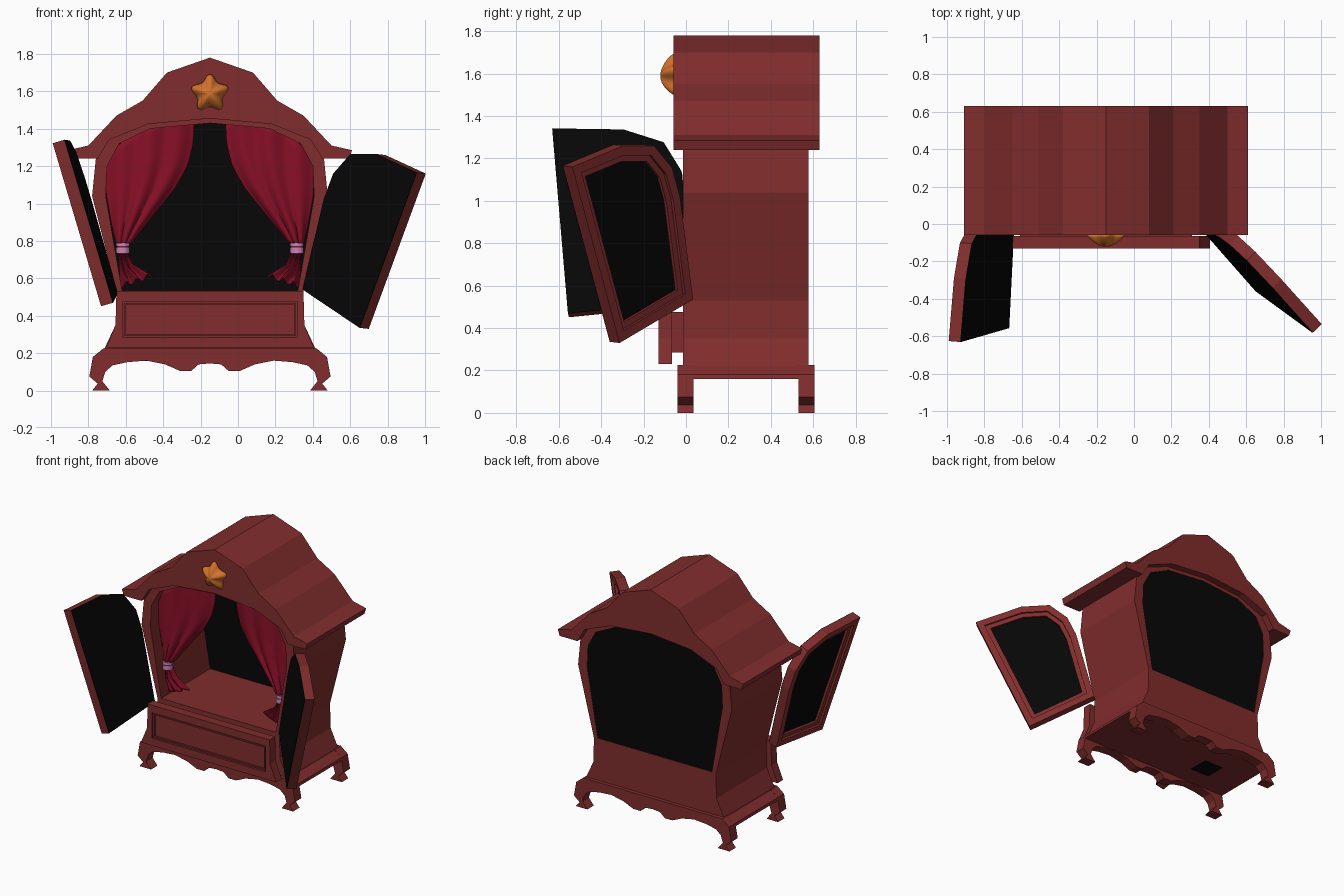
import bpy, bmesh, math
from mathutils import Vector, Matrix

if "Cube" in bpy.data.objects:
    bpy.data.objects.remove(bpy.data.objects["Cube"])

CX = -0.15  # centre line of the cabinet


def material(name, rgb):
    m = bpy.data.materials.new(name)
    m.diffuse_color = (*rgb, 1)
    m.use_nodes = True
    m.node_tree.nodes["Principled BSDF"].inputs["Base Color"].default_value = m.diffuse_color
    return m


WOOD = material("wood", (0.22, 0.026, 0.026))
BLACK = material("black", (0.002, 0.002, 0.002))
CLOTH = material("cloth", (0.25, 0.005, 0.02))
GOLD = material("gold", (0.65, 0.17, 0.025))
LILAC = material("lilac", (0.55, 0.25, 0.5))


def finish(name, bm, mat, smooth=False):
    bmesh.ops.recalc_face_normals(bm, faces=bm.faces)
    me = bpy.data.meshes.new(name)
    bm.to_mesh(me)
    bm.free()
    me.materials.append(mat)
    ob = bpy.data.objects.new(name, me)
    bpy.context.collection.objects.link(ob)
    if smooth:
        for p in me.polygons:
            p.use_smooth = True
    return ob


def frame(u, v, n, origin):
    m = Matrix((u, v, n)).transposed().to_4x4()
    m.translation = origin
    return m


# profile plane: (x, z) with depth along y
CAB = frame((1, 0, 0), (0, 0, 1), (0, 1, 0), (CX, 0, 0))


def prism(name, pts, d0, d1, mat, M=CAB):
    bm = bmesh.new()
    a, b = [[bm.verts.new(M @ Vector((x, z, d))) for x, z in pts] for d in (d0, d1)]
    bm.faces.new(a)
    bm.faces.new(b)
    for i in range(len(pts)):
        j = (i + 1) % len(pts)
        bm.faces.new((a[i], a[j], b[j], b[i]))
    return finish(name, bm, mat)


def ring(name, outer, inner, d0, d1, mat, M=CAB):
    bm = bmesh.new()
    loops = [[bm.verts.new(M @ Vector((x, z, d))) for x, z in pts]
             for pts, d in ((outer, d0), (outer, d1), (inner, d1), (inner, d0))]
    for k in range(4):
        a, b = loops[k], loops[(k + 1) % 4]
        for i in range(len(outer)):
            j = (i + 1) % len(outer)
            bm.faces.new((a[i], a[j], b[j], b[i]))
    return finish(name, bm, mat)


def mirrored(half):
    return half + [(-x, z) for x, z in reversed(half) if x > 1e-6]


def inset(pts, w):
    area = sum(p[0] * q[1] - q[0] * p[1] for p, q in zip(pts, pts[1:] + pts[:1]))
    w = w if area > 0 else -w
    out = []
    for i, p in enumerate(pts):
        p = Vector(p)
        e1 = (p - Vector(pts[i - 1])).normalized()
        e2 = (Vector(pts[(i + 1) % len(pts)]) - p).normalized()
        n1, n2 = Vector((-e1.y, e1.x)), Vector((-e2.y, e2.x))
        out.append(tuple(p + (n1 + n2) * w / (1 + n1.dot(n2))))
    return out


def box(hw, z0, z1):
    return [(-hw, z0), (hw, z0), (hw, z1), (-hw, z1)]


# base: scalloped skirt boards with curved feet, front and back, joined by a slab
skirt = mirrored([(0, .225), (.57, .225), (.626, .18), (.645, .075), (.60, .037), (.63, 0),
                  (.535, 0), (.575, .05), (.56, .10), (.52, .135), (.44, .152), (.34, .16),
                  (.24, .14), (.16, .105), (.10, .105), (.06, .14), (0, .145)])
prism("front_skirt_and_feet", skirt, -.04, .035, WOOD)
prism("back_skirt_and_feet", skirt, .53, .605, WOOD)
prism("base_slab", [(-.63, .16), (.63, .16), (.626, .18), (.57, .222), (-.57, .222), (-.626, .18)],
      -.035, .60, WOOD)
prism("underside_patch", [(-.38, .159), (-.22, .159), (-.22, .17), (-.38, .17)], .18, .34, BLACK)

# cabinet body: lower block, open shell above, black back panel
lower = mirrored([(.565, .222), (.505, .35), (.50, .53)])
prism("lower_body", lower, -.015, .578, WOOD)
shell_out = mirrored([(.50, .53), (.63, 1.04), (.61, 1.24), (.54, 1.36), (.33, 1.44), (0, 1.48)])
shell_in = mirrored([(.47, .535), (.557, 1.04), (.55, 1.20), (.485, 1.32), (.32, 1.40), (0, 1.43)])
ring("stage_shell", shell_out, shell_in, -.015, .578, WOOD)
prism("back_panel", shell_in, .56, .575, BLACK)

# roof with wavy gable and eaves
prism("roof", mirrored([(0, 1.78), (.23, 1.70), (.36, 1.55), (.50, 1.47), (.65, 1.31), (.76, 1.285),
                        (.745, 1.24), (.60, 1.24), (.54, 1.34), (.33, 1.425), (0, 1.455)]),
      -.06, .63, WOOD)

# drawer, slightly pulled out, with a grooved front panel
panel = mirrored([(.465, .285), (.465, .38), (.465, .475)])
ring("drawer_front_frame", mirrored([(.555, .23), (.505, .35), (.50, .53)]), panel, -.13, -.065, WOOD)
ring("drawer_moulding", inset(panel, .006), inset(panel, .016), -.125, -.07, WOOD)
prism("drawer_panel", inset(panel, .016), -.112, -.07, WOOD)
prism("drawer_back", panel, -.09, -.066, WOOD)
prism("drawer_box", box(.46, .285, .475), -.068, .0, WOOD)

# doors: outline runs from the hinge foot up the side, over the arch, down the seam
door = [(0, 0), (-.086, .495), (-.085, .643), (-.014, .79), (.17, .872), (.505, .912), (.505, 0)]
for side, origin, u, v, sign in (
        ("left", (-.642, -.055, .52), (-.05, -1, -.1), (-.284, -.093, .954), 1),
        ("right", (.345, -.013, .54), (.604, -.687, -.406), (.321, -.229, .919), -1)):
    u = Vector(u).normalized()
    v = Vector(v)
    v = (v - u * v.dot(u)).normalized()
    M = frame(u, v, u.cross(v) * sign, origin)
    mid, hole = inset(door, .045), inset(door, .075)
    prism(side + "_door_lining", door, 0, .004, BLACK, M)
    ring(side + "_door_frame", door, mid, .004, .068, WOOD, M)
    ring(side + "_door_moulding", mid, hole, .004, .052, WOOD, M)
    prism(side + "_door_panel", hole, .004, .035, BLACK, M)


# curtains: pleated sheets gathered at a tie, with a flared tail
def sample(path, t):
    f = t * (len(path) - 1)
    i = min(int(f), len(path) - 2)
    return Vector(path[i]).lerp(Vector(path[i + 1]), f - i)


def sheet(name, outer, inner, arch, depth, hem, sign):
    bm, nu, nv = bmesh.new(), 48, 16
    grid = []
    for r in range(nv + 1):
        t = r / nv
        o, i = sample(outer, t), sample(inner, t)
        row = []
        for c in range(nu + 1):
            s = c / nu
            p = o.lerp(i, s)
            wave = math.cos(s * math.pi * 6)
            z = p.y + arch * (1 - t) ** 1.5 * math.sin(math.pi * s) ** .7 + hem * t * wave
            y = .07 + depth * wave - .03 * math.sin(math.pi * s)
            row.append(bm.verts.new((CX + sign * p.x, y, z)))
        grid.append(row)
    for a, b in zip(grid, grid[1:]):
        for k in range(nu):
            bm.faces.new((a[k], a[k + 1], b[k + 1], b[k]))
    ob = finish(name, bm, CLOTH, True)
    mod = ob.modifiers.new("thickness", "SOLIDIFY")
    mod.thickness = .008


def band(name, cx, z0, z1, rx, ry, mat):
    bm = bmesh.new()
    bmesh.ops.create_cone(bm, cap_ends=True, segments=20, radius1=1, radius2=1, depth=1)
    bmesh.ops.transform(bm, verts=bm.verts, matrix=Matrix.Translation((cx, .055, (z0 + z1) / 2))
                        @ Matrix.Diagonal((rx, ry, z1 - z0, 1)))
    finish(name, bm, mat)


for side, sg in (("left", -1), ("right", 1)):
    sheet(side + "_curtain", [(.555, 1.235), (.552, 1.04), (.525, .9), (.495, .78)],
          [(.085, 1.43), (.09, 1.32), (.12, 1.20), (.19, 1.08), (.28, .97), (.37, .86), (.435, .78)],
          .09, .01, 0, sg)
    sheet(side + "_curtain_tail", [(.49, .74), (.485, .64), (.475, .56)],
          [(.44, .74), (.40, .675), (.30, .62)], 0, .014, -.014, sg)
    band(side + "_tie_core", CX + sg * .465, .73, .79, .033, .033, CLOTH)
    band(side + "_tie_upper", CX + sg * .465, .772, .79, .036, .036, LILAC)
    band(side + "_tie_lower", CX + sg * .465, .735, .765, .036, .036, LILAC)

# puffy star on the gable
bm = bmesh.new()
N, rings = 50, []
for k in (1, .93, .8, .6, .35, .12):
    y = -.058 - .064 * (1 - k ** 1.8) ** .8
    row = []
    for i in range(N):
        a = 2 * math.pi * i / N
        r = k * (.087 + .016 * math.cos(5 * a) + .002 * math.cos(10 * a))
        row.append(bm.verts.new((CX + r * math.sin(a), y, 1.588 + r * math.cos(a))))
    rings.append(row)
for a, b in zip(rings, rings[1:]):
    for i in range(N):
        bm.faces.new((a[i], a[(i + 1) % N], b[(i + 1) % N], b[i]))
bm.faces.new(rings[0])
bm.faces.new(rings[-1])
finish("star", bm, GOLD, True)
